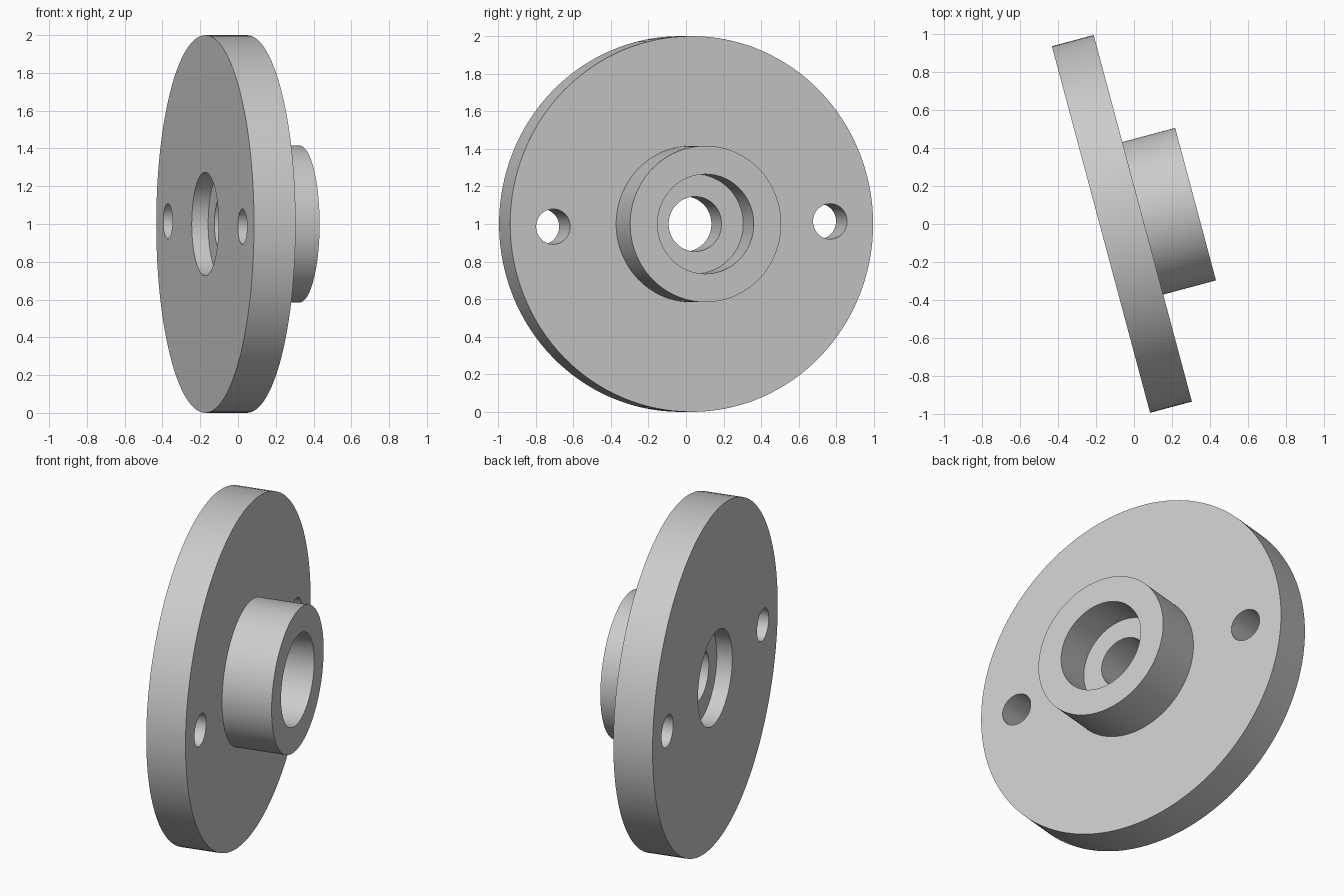
import bpy, bmesh, math
from mathutils import Matrix, Vector

if "Cube" in bpy.data.objects:
    bpy.data.objects.remove(bpy.data.objects["Cube"], do_unlink=True)

TILT = math.radians(15)
BOLT_RADIUS = 0.763
PLATE = 0.228      # disc thickness
HUB_END = 0.516    # far end of the hub along the axis

steel = bpy.data.materials.new("plain_grey")
steel.use_nodes = True
grey = (0.6, 0.6, 0.6, 1)
steel.diffuse_color = grey
steel.node_tree.nodes["Principled BSDF"].inputs["Base Color"].default_value = grey


def add_object(name, bm):
    bmesh.ops.recalc_face_normals(bm, faces=bm.faces)
    mesh = bpy.data.meshes.new(name)
    bm.to_mesh(mesh)
    bm.free()
    mesh.materials.append(steel)
    obj = bpy.data.objects.new(name, mesh)
    bpy.context.collection.objects.link(obj)
    return obj


# Flange: closed cross-section (position along axis, radius) turned around x
profile = [(0.09, 0.146), (0.09, 0.274), (0, 0.274), (0, 1), (PLATE, 1),
           (PLATE, 0.416), (HUB_END, 0.416), (HUB_END, 0.265),
           (0.3, 0.265), (0.3, 0.146)]
bm = bmesh.new()
verts = [bm.verts.new((s, 0, r)) for s, r in profile]
edges = [bm.edges.new((verts[i - 1], verts[i])) for i in range(len(verts))]
bmesh.ops.spin(bm, geom=verts + edges, cent=(0, 0, 0), axis=(1, 0, 0),
               angle=math.tau, steps=128, use_duplicate=False)
bmesh.ops.remove_doubles(bm, verts=bm.verts, dist=0.0001)
flange = add_object("hub_flange", bm)

# Two bolt holes through the disc, on a line turned slightly off level
bolt_angle = math.radians(1.05)
bm = bmesh.new()
for side in (-1, 1):
    centre = Vector((PLATE / 2, side * BOLT_RADIUS * math.cos(bolt_angle),
                     side * BOLT_RADIUS * math.sin(bolt_angle)))
    bmesh.ops.create_cone(bm, cap_ends=True, segments=48, radius1=0.094,
                          radius2=0.094, depth=PLATE * 2,
                          matrix=Matrix.Translation(centre)
                          @ Matrix.Rotation(math.pi / 2, 4, 'Y'))
cutter = add_object("bolt_hole_cutter", bm)
cutter.hide_render = True

cut = flange.modifiers.new("bolt_holes", 'BOOLEAN')
cut.operation = 'DIFFERENCE'
cut.solver = 'EXACT'
cut.object = cutter
bpy.ops.object.select_all(action='DESELECT')
flange.select_set(True)
bpy.context.view_layer.objects.active = flange
bpy.ops.object.modifier_apply(modifier=cut.name)
bpy.data.objects.remove(cutter, do_unlink=True)
bpy.ops.object.shade_smooth_by_angle(angle=math.radians(30))

# Stand the flange on its rim, turned about the vertical
flange.location = (-0.174, -0.029, 1)
flange.rotation_euler = (0, 0, TILT)
